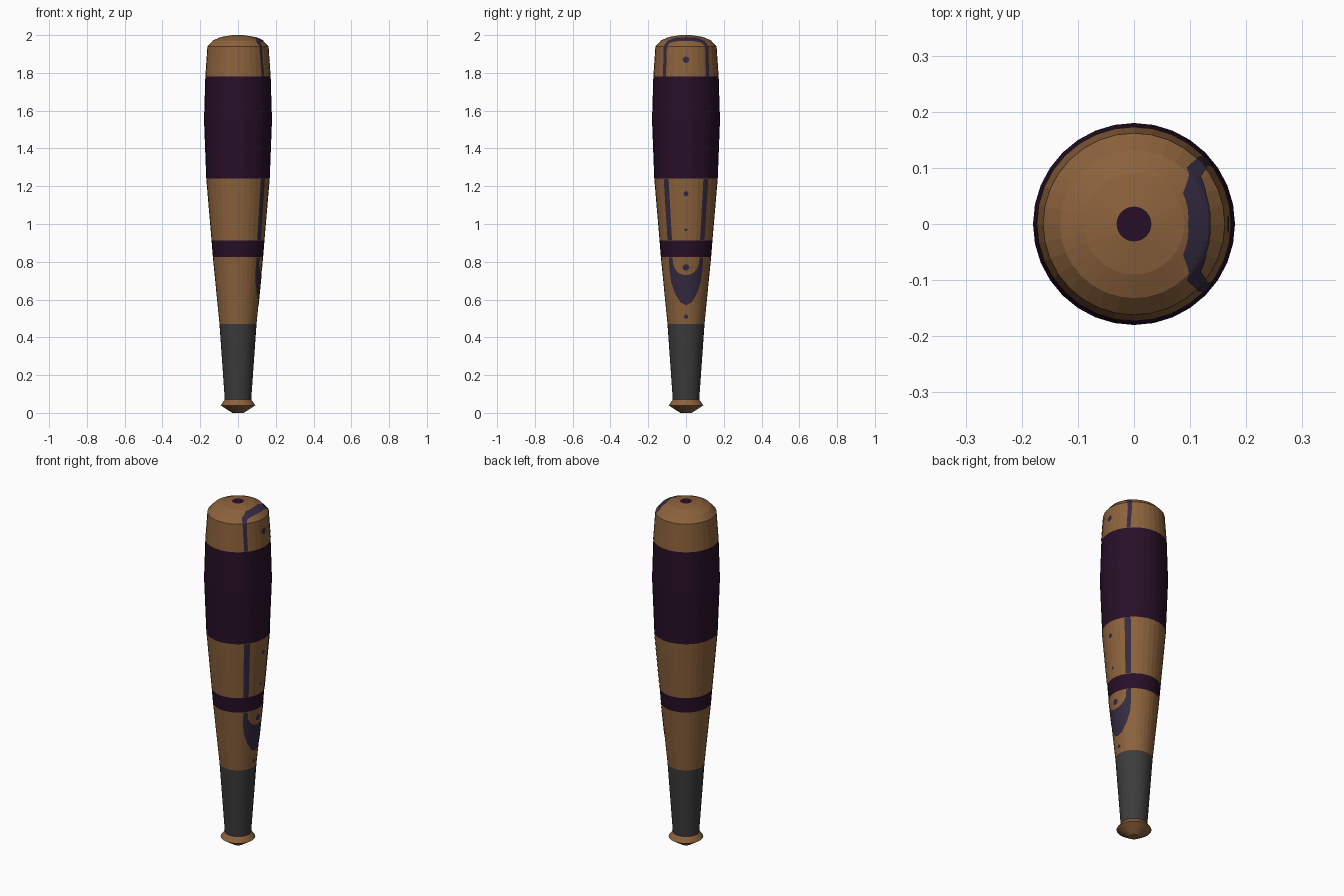
import bpy, bmesh, math

if "Cube" in bpy.data.objects:
    bpy.data.objects.remove(bpy.data.objects["Cube"])


def material(name, rgb):
    m = bpy.data.materials.new(name)
    lin = [((c / 255 + 0.055) / 1.055) ** 2.4 for c in rgb]
    m.diffuse_color = (*lin, 1)
    m.use_nodes = True
    m.node_tree.nodes["Principled BSDF"].inputs["Base Color"].default_value = m.diffuse_color
    return m


wood = material("wood", (140, 98, 60))
plum = material("dark plum", (39, 15, 39))
grey = material("grip grey", (60, 60, 60))
mark = material("painted mark", (52, 42, 64))

# Bat profile (radius, height); rows also sit on the colour borders
PROFILE = [(0.03, 0), (0.092, 0.04), (0.07, 0.07), (0.098, 0.47), (0.133, 0.825),
           (0.14, 0.912), (0.168, 1.24), (0.18, 1.55), (0.173, 1.78), (0.162, 1.94),
           (0.132, 1.972), (0.09, 1.99), (0.031, 2.0)]
SIDES = 32


def radius(z):
    for (r0, z0), (r1, z1) in zip(PROFILE, PROFILE[1:]):
        if z0 <= z <= z1:
            return r0 + (r1 - r0) * (z - z0) / (z1 - z0)
    return PROFILE[-1][0]


def finish(bm, name, mats):
    me = bpy.data.meshes.new(name)
    bm.to_mesh(me)
    bm.free()
    for m in mats:
        me.materials.append(m)
    ob = bpy.data.objects.new(name, me)
    bpy.context.collection.objects.link(ob)
    return ob


# Bat body: lathe, coloured by height
bm = bmesh.new()
rings = [[bm.verts.new((r * math.cos(2 * math.pi * i / SIDES),
                        r * math.sin(2 * math.pi * i / SIDES), z)) for i in range(SIDES)]
         for r, z in PROFILE]
for a, b in zip(rings, rings[1:]):
    for i in range(SIDES):
        j = (i + 1) % SIDES
        bm.faces.new((a[i], a[j], b[j], b[i]))
bm.faces.new(rings[0][::-1])
bm.faces.new(rings[-1])
for f in bm.faces:
    z = f.calc_center_median().z
    if 0.07 < z < 0.47:
        f.material_index = 2
    elif 0.825 < z < 0.912 or 1.24 < z < 1.78 or z > 1.9999:
        f.material_index = 1
finish(bm, "bat_body", [wood, plum, grey])


def on_surface(y, z):
    """Point on the right side of the bat, just above the wood."""
    r = radius(z) + 0.0015
    return (math.sqrt(max(r * r - y * y, 0)), y, z + (0.001 if z > 1.94 else 0))


def resample(points, n):
    out = []
    for (y0, z0), (y1, z1) in zip(points, points[1:]):
        out += [(y0 + (y1 - y0) * k / n, z0 + (z1 - z0) * k / n) for k in range(n)]
    return out + [points[-1]]


def strip(name, outer, inner, mirror_each=False, n=5, cols=5):
    """Painted stripe between two (y, z) curves, mirrored in y."""
    bm = bmesh.new()
    for side in (1, -1):
        rows = [[bm.verts.new(on_surface(side * (o[0] + (i[0] - o[0]) * c / cols),
                                         o[1] + (i[1] - o[1]) * c / cols))
                 for c in range(cols + 1)]
                for o, i in zip(resample(outer, n), resample(inner, n))]
        for a, b in zip(rows, rows[1:]):
            for c in range(cols):
                bm.faces.new((a[c], a[c + 1], b[c + 1], b[c]))
    bmesh.ops.remove_doubles(bm, verts=bm.verts[:], dist=1e-5)
    bmesh.ops.recalc_face_normals(bm, faces=bm.faces[:])
    if sum(f.normal.x for f in bm.faces) < 0:
        bmesh.ops.reverse_faces(bm, faces=bm.faces[:])
    return finish(bm, name, [mark])


# Arch over the tip, straight lines in the middle, crescent below the narrow band
strip("tip_arch",
      [(0.121, 1.782), (0.12, 1.9), (0.118, 1.94), (0.10, 1.968), (0.055, 1.985), (0, 1.988)],
      [(0.105, 1.782), (0.104, 1.9), (0.10, 1.94), (0.085, 1.958), (0.05, 1.966), (0, 1.969)])
strip("middle_lines", [(0.118, 1.238), (0.098, 0.914)], [(0.092, 1.238), (0.074, 0.914)])
strip("crescent",
      [(0.091, 0.823), (0.088, 0.76), (0.078, 0.69), (0.058, 0.63), (0.03, 0.585), (0, 0.57)],
      [(0.073, 0.823), (0.066, 0.78), (0.054, 0.755), (0.038, 0.74), (0.02, 0.732), (0, 0.729)])

# Row of dots down the right side
for k, (z, r) in enumerate([(1.87, 0.018), (1.16, 0.014), (0.97, 0.008), (0.77, 0.018), (0.51, 0.012)]):
    bm = bmesh.new()
    bm.faces.new([bm.verts.new(on_surface(r * math.cos(t * math.pi / 4), z + r * math.sin(t * math.pi / 4)))
                  for t in range(8)])
    finish(bm, f"dot_{k + 1}", [mark])
